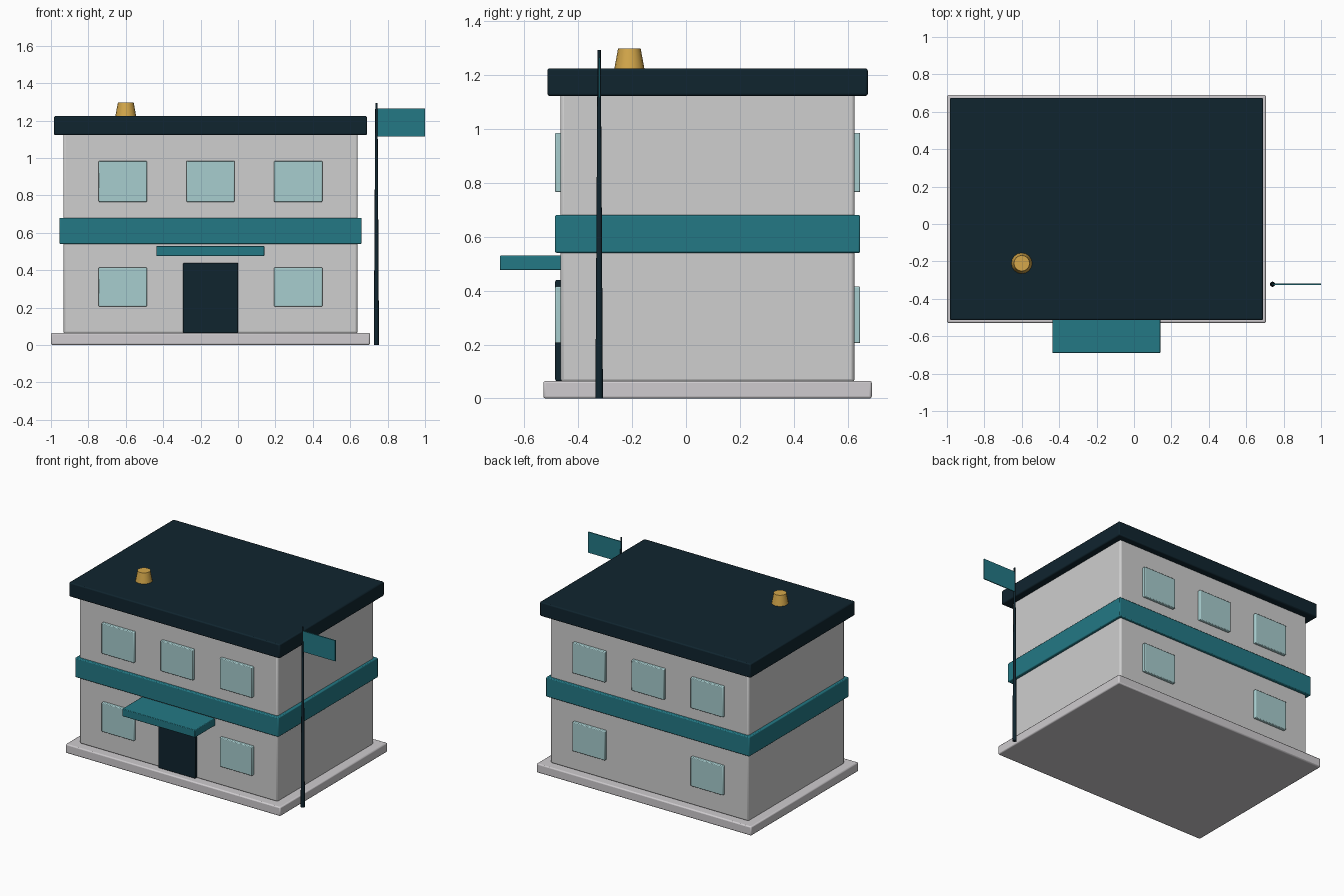
import bpy

cube = bpy.data.objects.get("Cube")
if cube:
    bpy.data.objects.remove(cube, do_unlink=True)


def material(name, rgb):
    mat = bpy.data.materials.new(name)
    mat.use_nodes = True
    colour = (*rgb, 1)
    mat.diffuse_color = colour
    node = next(n for n in mat.node_tree.nodes if n.type == 'BSDF_PRINCIPLED')
    node.inputs["Base Color"].default_value = colour
    return mat


wall = material("pale grey wall", (0.62, 0.62, 0.62))
stone = material("pale stone", (0.62, 0.60, 0.62))
teal = material("teal trim", (0.017, 0.19, 0.235))
navy = material("dark navy", (0.005, 0.018, 0.028))
glass = material("pale blue glass", (0.39, 0.61, 0.62))
gold = material("gold", (0.66, 0.39, 0.07))


def block(name, x, y, z, mat, bevel=0.008):
    """Box from (low, high) pairs on each axis, with softened edges."""
    spans = (x, y, z)
    bpy.ops.mesh.primitive_cube_add(size=1, location=[(a + b) / 2 for a, b in spans])
    obj = bpy.context.object
    obj.name = name
    obj.scale = [b - a for a, b in spans]
    bpy.ops.object.transform_apply(location=False, rotation=False, scale=True)
    obj.data.materials.append(mat)
    if bevel:
        mod = obj.modifiers.new("soft_edges", 'BEVEL')
        mod.width = bevel
        mod.segments = 2
        bpy.ops.object.shade_smooth_by_angle()
    return obj


def cone(name, x, y, z, r_low, r_high, sides, mat):
    """Upright tapered cylinder between two heights."""
    bpy.ops.mesh.primitive_cone_add(vertices=sides, radius1=r_low, radius2=r_high,
                                    depth=z[1] - z[0], location=(x, y, sum(z) / 2))
    obj = bpy.context.object
    obj.name = name
    obj.data.materials.append(mat)
    bpy.ops.object.shade_smooth_by_angle()
    return obj


MID_X, MID_Y = -0.147, 0.08


def storey(name, half_x, half_y, z, mat, bevel):
    """Block centred on the building."""
    return block(name, (MID_X - half_x, MID_X + half_x),
                 (MID_Y - half_y, MID_Y + half_y), z, mat, bevel)


# Main building layers
storey("plinth", 0.853, 0.609, (0, 0.065), stone, 0.008)
storey("walls", 0.787, 0.545, (0.06, 1.14), wall, 0.012)
storey("floor_band", 0.808, 0.566, (0.54, 0.68), teal, 0.006)
storey("roof", 0.837, 0.594, (1.122, 1.224), navy, 0.008)

# Windows on front and back; the middle one is left out below
for side, sign in (("front", -1), ("back", 1)):
    face = MID_Y + sign * 0.545
    depth = sorted((face - sign * 0.02, face + sign * 0.021))
    for level, z in (("lower", (0.205, 0.415)), ("upper", (0.765, 0.985))):
        for column, step in (("right", -1), ("middle", 0), ("left", 1)):
            if level == "lower" and step == 0:
                continue
            x = MID_X + step * 0.469
            block(f"{side}_{level}_{column}_window", (x - 0.129, x + 0.129),
                  depth, z, glass, 0.005)

# Entrance
block("door", (-0.294, 0), (-0.485, -0.45), (0.065, 0.439), navy, 0.005)
block("canopy", (-0.437, 0.141), (-0.69, -0.45), (0.476, 0.53), teal, 0.004)

# Roof vent
cone("roof_vent", -0.6, -0.21, (1.222, 1.297), 0.056, 0.042, 16, gold)

# Flagpole and flag
cone("flagpole", 0.74, -0.322, (0, 1.293), 0.014, 0.006, 12, navy)
block("flag", (0.742, 1.0), (-0.325, -0.318), (1.115, 1.264), teal, 0)
